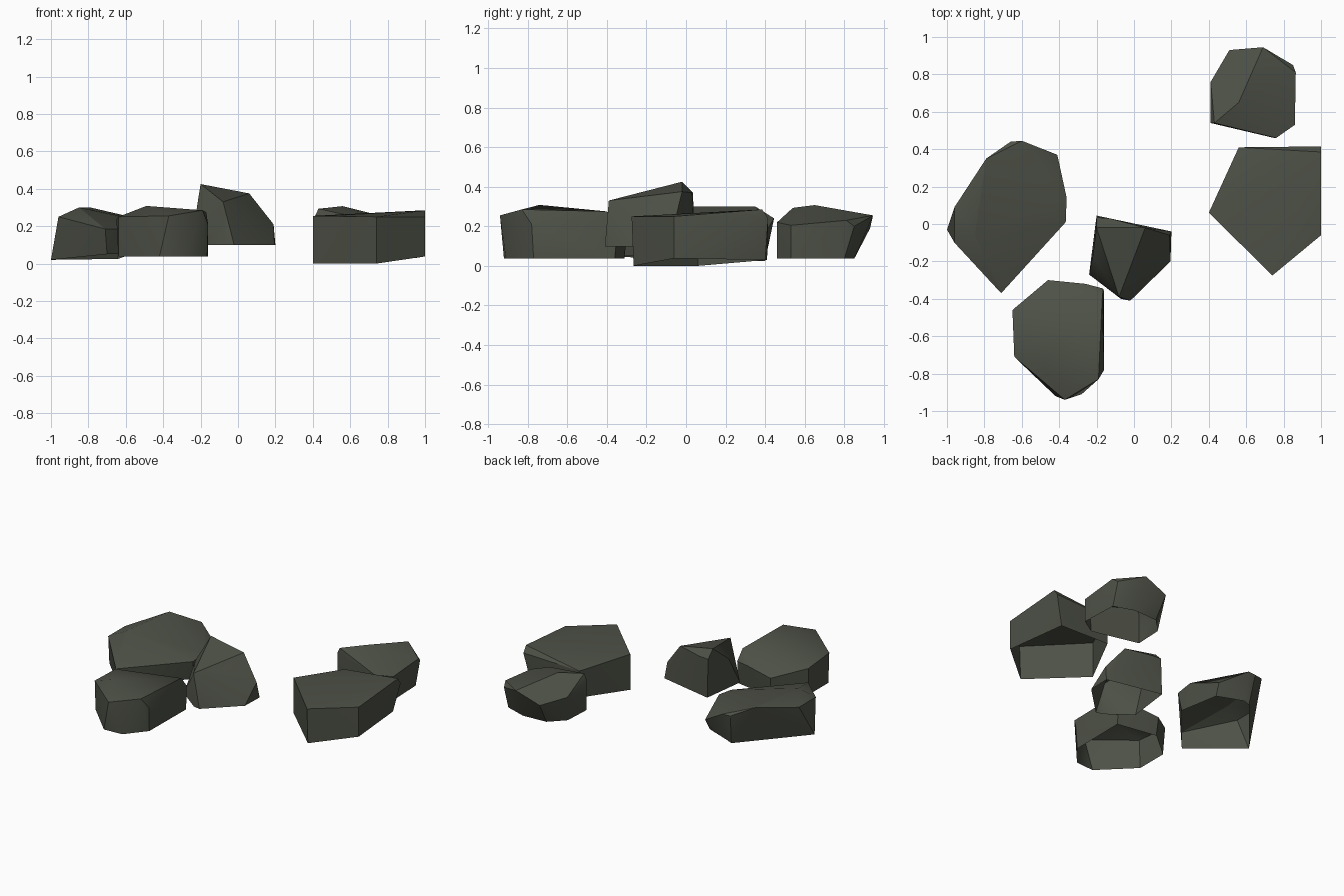
import bpy, bmesh, math

stone = bpy.data.materials.new("dark_green_grey_stone")
stone.diffuse_color = (0.075, 0.082, 0.062, 1)


def rock(name, top, rim):
    """Faceted boulder: hull around upper corners and ground rim, open underneath."""
    bm = bmesh.new()
    for p in top + rim:
        bm.verts.new(p)
    res = bmesh.ops.convex_hull(bm, input=bm.verts[:])
    loose = {v for v in res["geom_interior"] + res["geom_unused"]
             if isinstance(v, bmesh.types.BMVert)}
    bmesh.ops.delete(bm, geom=[v for v in loose if v.is_valid], context='VERTS')
    bmesh.ops.recalc_face_normals(bm, faces=bm.faces[:])
    # the underside is hollow
    under = [f for f in bm.faces if f.normal.z < -0.6]
    bmesh.ops.delete(bm, geom=under, context='FACES')
    me = bpy.data.meshes.new(name)
    bm.to_mesh(me)
    bm.free()
    me.materials.append(stone)
    ob = bpy.data.objects.new(name, me)
    bpy.context.collection.objects.link(ob)
    bpy.ops.object.select_all(action='DESELECT')
    ob.select_set(True)
    bpy.context.view_layer.objects.active = ob
    bpy.ops.object.shade_smooth_by_angle(angle=math.radians(30))
    return ob


def ring(z, *pts):
    """Outline points at one height."""
    return [(x, y, z) for x, y in pts]


# large rock on the left
rock("left_rock",
     [(-.79, .35, .30), (-.85, -.06, .30), (-.96, .09, .25), (-.96, -.10, .25),
      (-.71, -.37, .185), (-.365, .01, .185), (-.36, .14, .20),
      (-.60, .445, .24), (-.66, .44, .24), (-.41, .37, .12)],
     [(-1.0, -.03, .02), (-.64, .40, .025), (-.60, .40, .04),
      (-.42, .33, .04), (-.38, .03, .05), (-.70, -.35, .05)])

# front rock, its top falling away to the back
rock("front_rock",
     [(-.64, -.71, .25), (-.37, -.94, .255), (-.19, -.83, .285), (-.17, -.40, .275),
      (-.26, -.32, .205), (-.46, -.30, .175), (-.65, -.46, .235), (-.49, -.74, .308),
      (-.16, -.78, .21), (-.165, -.345, .20)],
     ring(.038, (-.64, -.70), (-.42, -.92), (-.28, -.91), (-.165, -.77),
          (-.16, -.36), (-.45, -.31), (-.64, -.47)))

# pointed middle rock
rock("middle_rock",
     [(-.20, -.02, .425), (.06, -.02, .375), (-.08, -.39, .33), (.04, -.18, .32),
      (.19, -.06, .21), (-.20, .035, .37), (-.13, .03, .37), (-.22, -.17, .30)],
     ring(.098, (.20, -.04), (.195, -.20), (-.02, -.41), (-.07, -.40),
          (-.24, -.27), (-.20, .045)))

# five sided rock on the right
rock("right_rock",
     [(.40, .06, .255), (.56, .41, .225), (1.0, .385, .285), (1.0, .415, .24),
      (1.0, -.06, .25), (.74, -.275, .25)],
     [(.40, .06, 0), (.74, -.265, 0), (1.0, -.06, .038), (.95, .40, .03), (.57, .41, .03)])

# rear rock
rock("back_rock",
     [(.56, .65, .307), (.43, .54, .293), (.41, .76, .21), (.51, .93, .19),
      (.69, .945, .255), (.85, .85, .20), (.865, .81, .23), (.86, .53, .205),
      (.76, .46, .22), (.59, .50, .25), (.41, .54, .25)],
     ring(.036, (.41, .54), (.42, .74), (.52, .84), (.70, .85),
          (.85, .80), (.86, .53), (.75, .46)))
